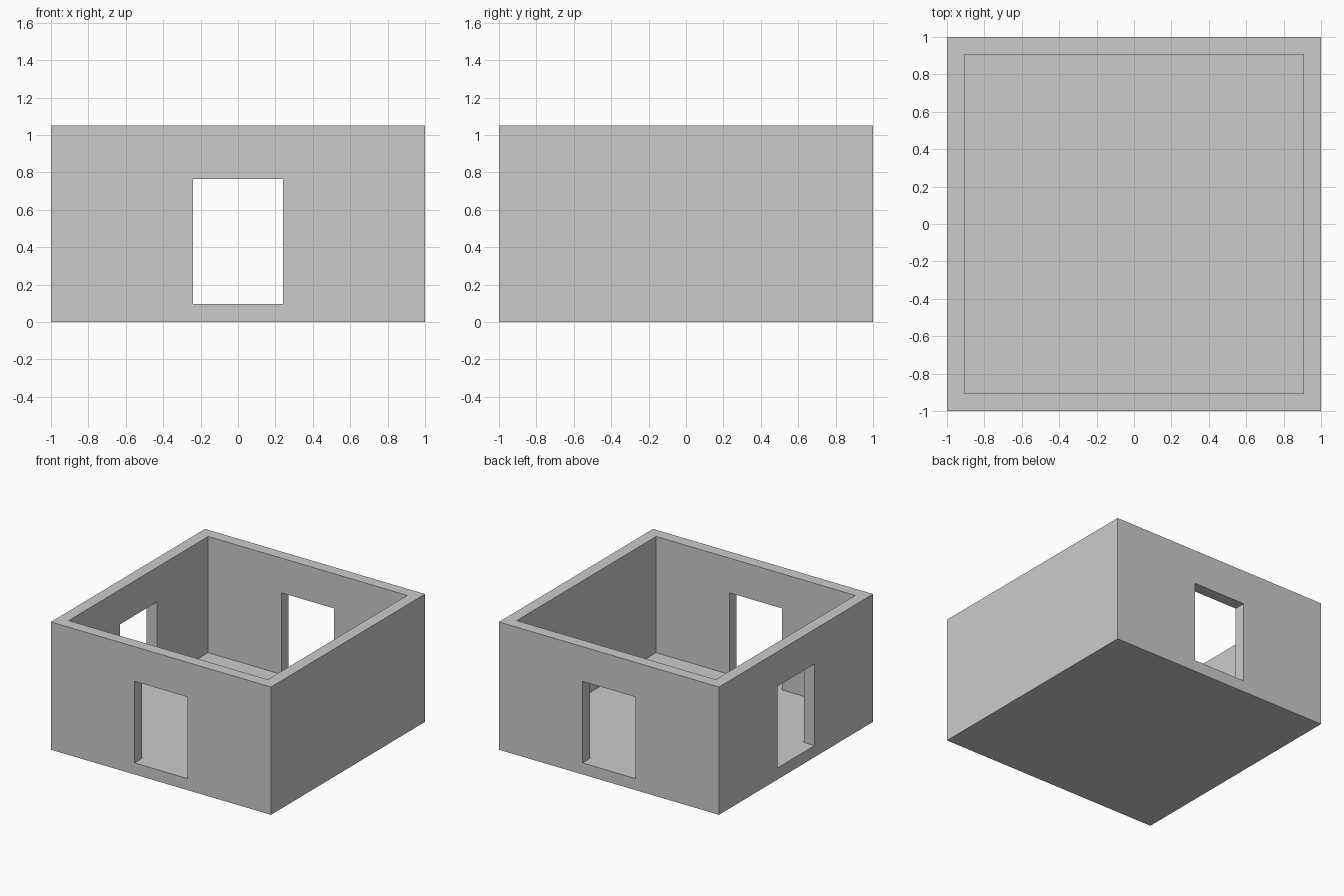
import bpy, bmesh, math

if "Cube" in bpy.data.objects:
    bpy.data.objects.remove(bpy.data.objects["Cube"])

W, INNER, DOOR = 1.0, 0.905, 0.24              # half widths: outside, cavity, doorway
FLOOR, LINTEL, TOP = 0.095, 0.765, 1.05        # heights

CUTS = [-W, -INNER, -DOOR, DOOR, INNER, W]     # plan cuts shared by x and y
LEVELS = [0, FLOOR, LINTEL, TOP]
AXES = (CUTS, CUTS, LEVELS)


def solid(c):
    """Is this cell filled: floor slab, or wall away from the doorways."""
    i, j, k = c
    if not (0 <= i < 5 and 0 <= j < 5 and 0 <= k < 3):
        return False
    if k == 0:
        return True
    if 1 <= i <= 3 and 1 <= j <= 3:
        return False                           # open-topped room
    front_or_back = i == 2
    left = j == 2 and i == 0
    return not (k == 1 and (front_or_back or left))


bm = bmesh.new()
# Skin the boundary between filled and empty cells
for cell in [(i, j, k) for i in range(5) for j in range(5) for k in range(3)]:
    if not solid(cell):
        continue
    for a in range(3):
        for side in (0, 1):
            near = list(cell)
            near[a] += 2 * side - 1
            if solid(near):
                continue
            u, v = (a + 1) % 3, (a + 2) % 3
            ring = []
            for du, dv in ((0, 0), (1, 0), (1, 1), (0, 1)):
                p = list(cell)
                p[a] += side
                p[u] += du
                p[v] += dv
                ring.append(bm.verts.new([AXES[n][p[n]] for n in range(3)]))
            bm.faces.new(ring if side else ring[::-1])

# Weld and merge the coplanar patches into large flat faces
bmesh.ops.remove_doubles(bm, verts=bm.verts, dist=1e-4)
bmesh.ops.dissolve_limit(bm, angle_limit=math.radians(1),
                         verts=bm.verts, edges=bm.edges)
bmesh.ops.recalc_face_normals(bm, faces=bm.faces)

# Room shell: floor, four walls and three doorways
mesh = bpy.data.meshes.new("room_shell")
bm.to_mesh(mesh)
bm.free()
bpy.context.collection.objects.link(bpy.data.objects.new("room_shell", mesh))
